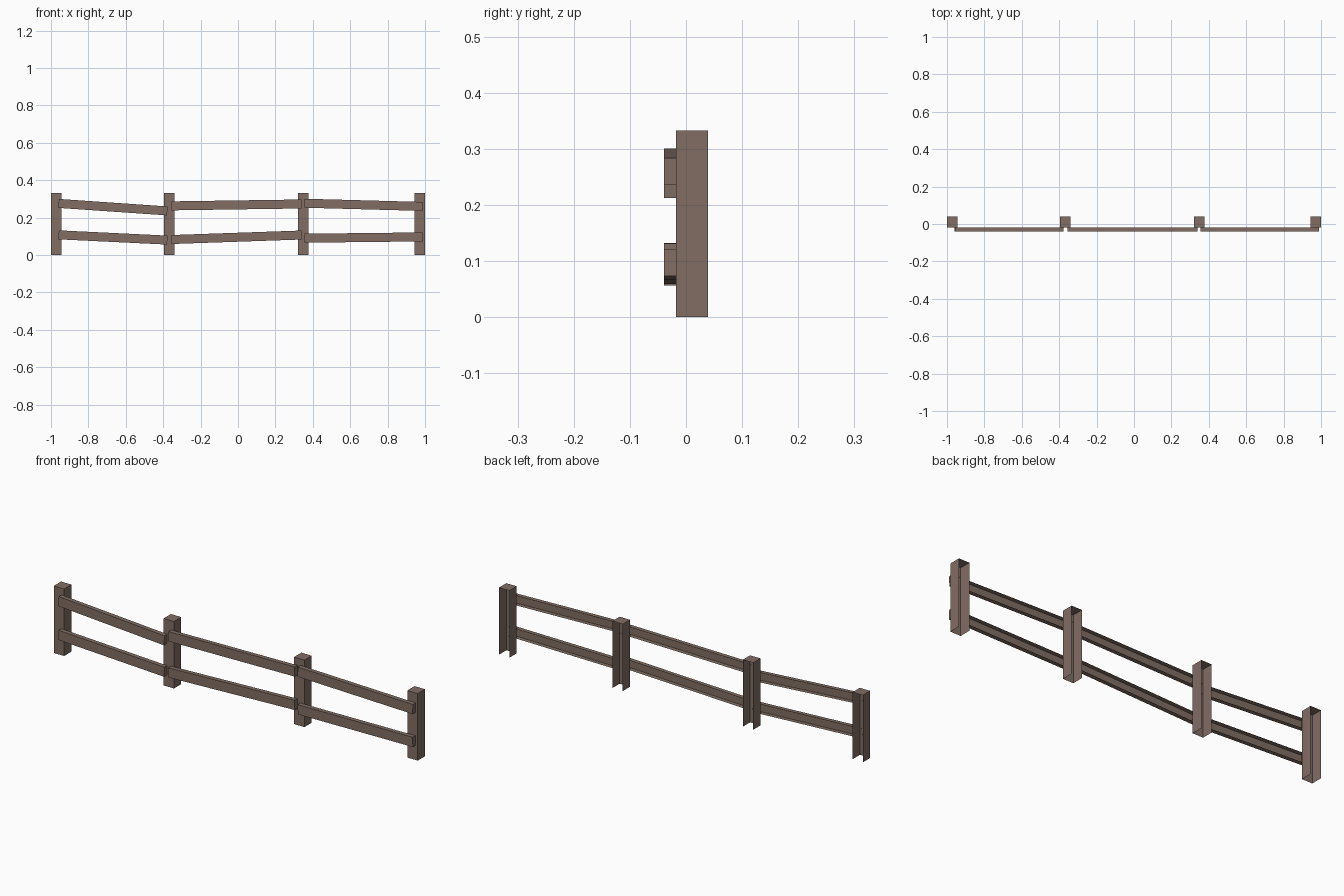
import bpy, bmesh, math
from mathutils import Matrix, Vector

if "Cube" in bpy.data.objects:
    bpy.data.objects.remove(bpy.data.objects["Cube"])

wood = bpy.data.materials.new("brown_wood")
wood.diffuse_color = (0.22, 0.155, 0.127, 1)
wood.use_nodes = True
wood.node_tree.nodes["Principled BSDF"].inputs["Base Color"].default_value = wood.diffuse_color


def open_box(name, size, center, tilt=0.0, missing=()):
    """Box without the faces whose outward direction is listed in missing."""
    bm = bmesh.new()
    bmesh.ops.create_cube(bm, size=1)
    bm.normal_update()
    gone = [f for f in bm.faces if any(f.normal.dot(Vector(d)) > 0.9 for d in missing)]
    bmesh.ops.delete(bm, geom=gone, context='FACES')
    bm.transform(Matrix.Translation(center) @ Matrix.Rotation(tilt, 4, 'Y')
                 @ Matrix.Diagonal((*size, 1)))
    mesh = bpy.data.meshes.new(name)
    bm.to_mesh(mesh)
    bm.free()
    mesh.materials.append(wood)
    obj = bpy.data.objects.new(name, mesh)
    bpy.context.collection.objects.link(obj)


BACK, DOWN = (0, 1, 0), (0, 0, -1)

# Posts, open at the back and underneath
for i, x in enumerate((-0.9715, -0.368, 0.349, 0.9715)):
    open_box(f"post_{i + 1}", (0.057, 0.057, 0.333), (x, 0.0108, 0.1665),
             missing=(BACK, DOWN))

# Rails, open at the back: start x, end x, start z, end z
rails = {
    "upper_rail": [(-0.959, -0.378, 0.276, 0.236), (-0.355, 0.339, 0.263, 0.273),
                   (0.356, 0.988, 0.277, 0.260)],
    "lower_rail": [(-0.959, -0.378, 0.108, 0.080), (-0.355, 0.339, 0.083, 0.107),
                   (0.356, 0.988, 0.090, 0.097)],
}
for name, spans in rails.items():
    for i, (x0, x1, z0, z1) in enumerate(spans):
        length = math.hypot(x1 - x0, z1 - z0)
        open_box(f"{name}_{i + 1}", (length, 0.022, 0.048),
                 ((x0 + x1) / 2, -0.0285, (z0 + z1) / 2),
                 tilt=-math.atan2(z1 - z0, x1 - x0), missing=(BACK,))
